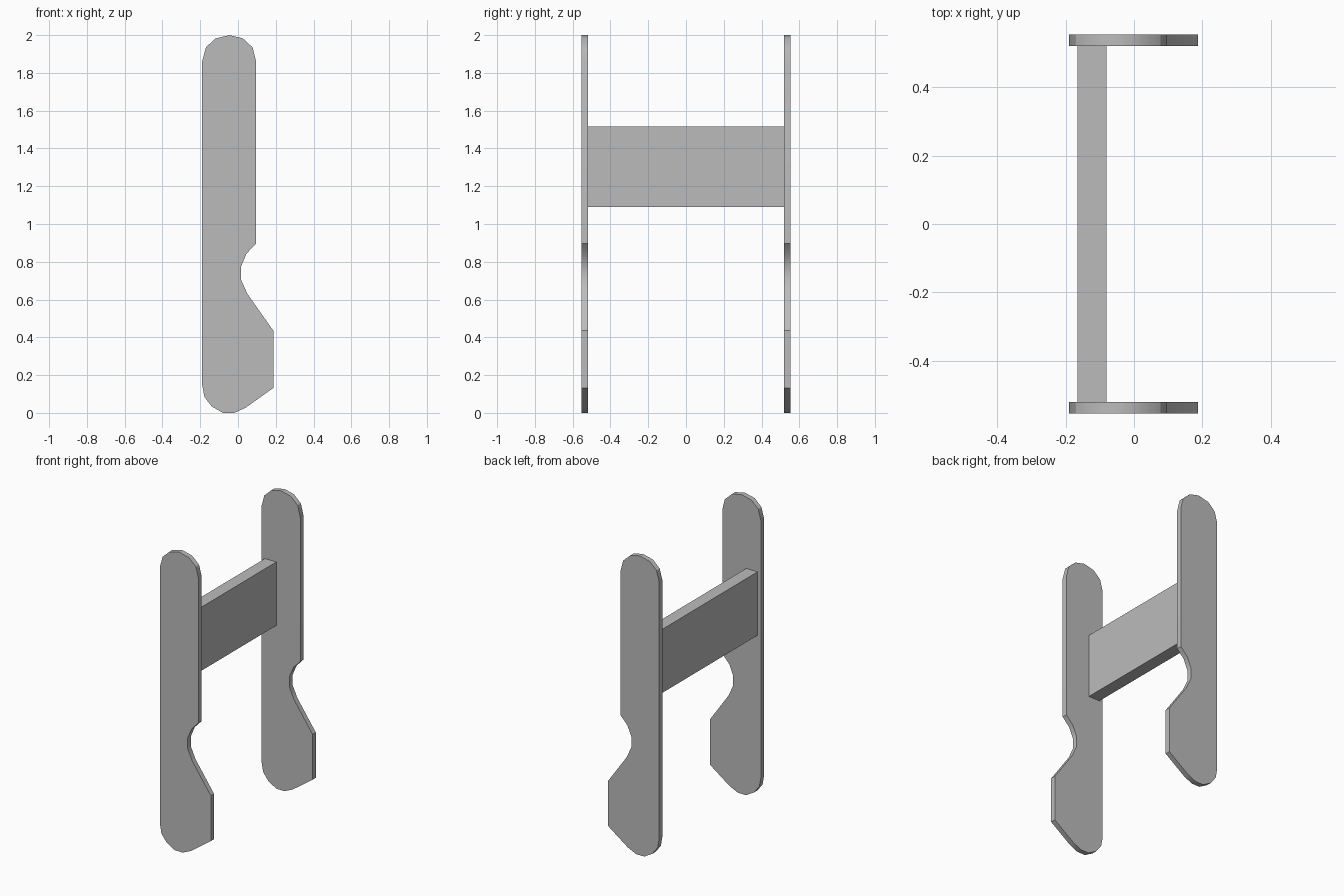
import bpy
import bmesh
from mathutils import Matrix, Vector

if "Cube" in bpy.data.objects:
    bpy.data.objects.remove(bpy.data.objects["Cube"], do_unlink=True)

# One plain grey finish
grey = bpy.data.materials.new("plain_grey")
grey.use_nodes = True
color = (0.5, 0.5, 0.5, 1)
grey.diffuse_color = color
grey.node_tree.nodes["Principled BSDF"].inputs["Base Color"].default_value = color

INNER, OUTER = 0.52, 0.554

# Side panel outline in x and z: rounded top, notch, foot, rounded bottom
OUTLINE = [
    (-0.19, 1.86), (-0.17, 1.935), (-0.12, 1.982), (-0.045, 2.0),
    (0.025, 1.983), (0.077, 1.935), (0.096, 1.86),
    (0.096, 0.897), (0.045, 0.843), (0.016, 0.775), (0.016, 0.705), (0.05, 0.63),
    (0.187, 0.435), (0.187, 0.132),
    (0.04, 0.027), (-0.02, 0), (-0.08, 0), (-0.14, 0.035), (-0.178, 0.085), (-0.19, 0.15),
]


def finish(name, bm):
    bmesh.ops.recalc_face_normals(bm, faces=bm.faces[:])
    mesh = bpy.data.meshes.new(name)
    bm.to_mesh(mesh)
    bm.free()
    mesh.materials.append(grey)
    obj = bpy.data.objects.new(name, mesh)
    bpy.context.collection.objects.link(obj)
    return obj


def side_panel(name, start_y):
    bm = bmesh.new()
    face = bm.faces.new([bm.verts.new((x, start_y, z)) for x, z in OUTLINE])
    result = bmesh.ops.extrude_face_region(bm, geom=[face], use_keep_orig=True)
    moved = [v for v in result["geom"] if isinstance(v, bmesh.types.BMVert)]
    bmesh.ops.translate(bm, verts=moved, vec=(0, OUTER - INNER, 0))
    obj = finish(name, bm)
    # Soften the curves, keep the corners sharp
    bpy.ops.object.select_all(action="DESELECT")
    obj.select_set(True)
    bpy.context.view_layer.objects.active = obj
    bpy.ops.object.shade_smooth_by_angle()


# Matching panels at the front and back
side_panel("front_panel", -OUTER)
side_panel("back_panel", INNER)

# Flat board joining the panels
low = Vector((-0.165, -INNER, 1.09))
high = Vector((-0.081, INNER, 1.515))
bm = bmesh.new()
bmesh.ops.create_cube(bm, size=1, matrix=Matrix.Translation((low + high) / 2)
                      @ Matrix.Diagonal((*(high - low), 1)))
finish("cross_board", bm)
